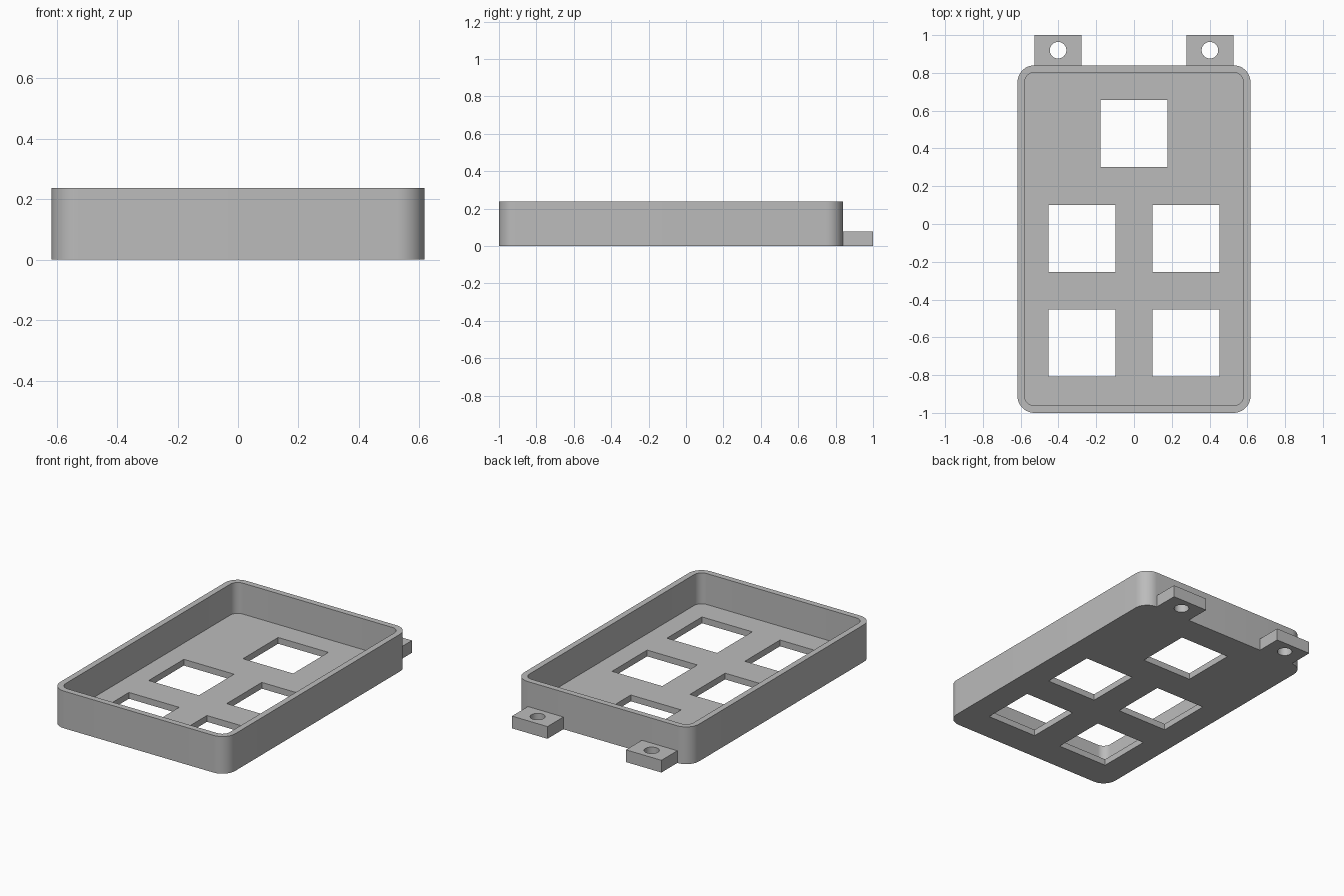
import bpy, bmesh, math

cube = bpy.data.objects.get("Cube")
if cube:
    bpy.data.objects.remove(cube)

grey = bpy.data.materials.new("plain grey")
grey.use_nodes = True
grey.diffuse_color = (0.5, 0.5, 0.5, 1)
grey.node_tree.nodes["Principled BSDF"].inputs["Base Color"].default_value = (0.5, 0.5, 0.5, 1)


def prism(name, outline, z0, z1):
    """Extrude a counter-clockwise outline from z0 to z1."""
    bm = bmesh.new()
    base = bm.faces.new([bm.verts.new((x, y, z0)) for x, y in outline])
    top = bmesh.ops.extrude_face_region(bm, geom=[base])["geom"]
    bmesh.ops.translate(bm, vec=(0, 0, z1 - z0),
                        verts=[g for g in top if isinstance(g, bmesh.types.BMVert)])
    bmesh.ops.recalc_face_normals(bm, faces=bm.faces)
    mesh = bpy.data.meshes.new(name)
    bm.to_mesh(mesh)
    bm.free()
    mesh.materials.append(grey)
    obj = bpy.data.objects.new(name, mesh)
    bpy.context.collection.objects.link(obj)
    return obj


def arc(cx, cy, r, start, sweep, steps):
    angles = [start + sweep * i / steps for i in range(steps + 1)]
    return [(cx + r * math.cos(a), cy + r * math.sin(a)) for a in angles]


def rectangle(x0, x1, y0, y1):
    return [(x0, y0), (x1, y0), (x1, y1), (x0, y1)]


def rounded(x0, x1, y0, y1, r):
    centres = rectangle(x0 + r, x1 - r, y0 + r, y1 - r)
    points = []
    for i, (cx, cy) in enumerate(centres):
        points += arc(cx, cy, r, math.pi * (1 + i / 2), math.pi / 2, 12)
    return points


def cut(target, cutter):
    """Subtract the cutter, apply the result and remove the cutter."""
    cutter.hide_render = True
    bpy.context.view_layer.objects.active = target
    mod = target.modifiers.new("cut", "BOOLEAN")
    mod.operation, mod.solver, mod.object = "DIFFERENCE", "EXACT", cutter
    bpy.ops.object.modifier_apply(modifier=mod.name)
    bpy.data.objects.remove(cutter)


HALF_W, FRONT, BACK, HEIGHT = 0.617, -1.0, 0.84, 0.237
WALL, FLOOR, RADIUS = 0.038, 0.04, 0.09

# Open tray with rounded corners
tray = prism("tray", rounded(-HALF_W, HALF_W, FRONT, BACK, RADIUS), 0, HEIGHT)
cut(tray, prism("cavity", rounded(-HALF_W + WALL, HALF_W - WALL, FRONT + WALL,
                                  BACK - WALL, RADIUS - WALL), FLOOR, HEIGHT + 0.1))

# Square windows through the floor
half = 0.177
for x, y in [(0, 0.48), (-0.275, -0.077), (0.275, -0.077), (-0.275, -0.63), (0.275, -0.63)]:
    cut(tray, prism("window", rectangle(x - half, x + half, y - half, y + half), -0.1, 0.1))

# Mounting tabs with screw holes
tabs = []
for side, x in (("left", 0.402), ("right", -0.402)):
    tab = prism(side + "_mounting_tab", rectangle(x - 0.125, x + 0.125, BACK, 1), 0, 0.078)
    cut(tab, prism("screw_hole", arc(x, 0.92, 0.044, 0, math.tau, 32)[:-1], -0.1, 0.2))
    tabs.append(tab)

# Smooth corners and holes, crisp edges
bpy.ops.object.select_all(action="DESELECT")
for obj in [tray] + tabs:
    obj.select_set(True)
bpy.context.view_layer.objects.active = tray
bpy.ops.object.shade_smooth_by_angle(angle=math.radians(30))
